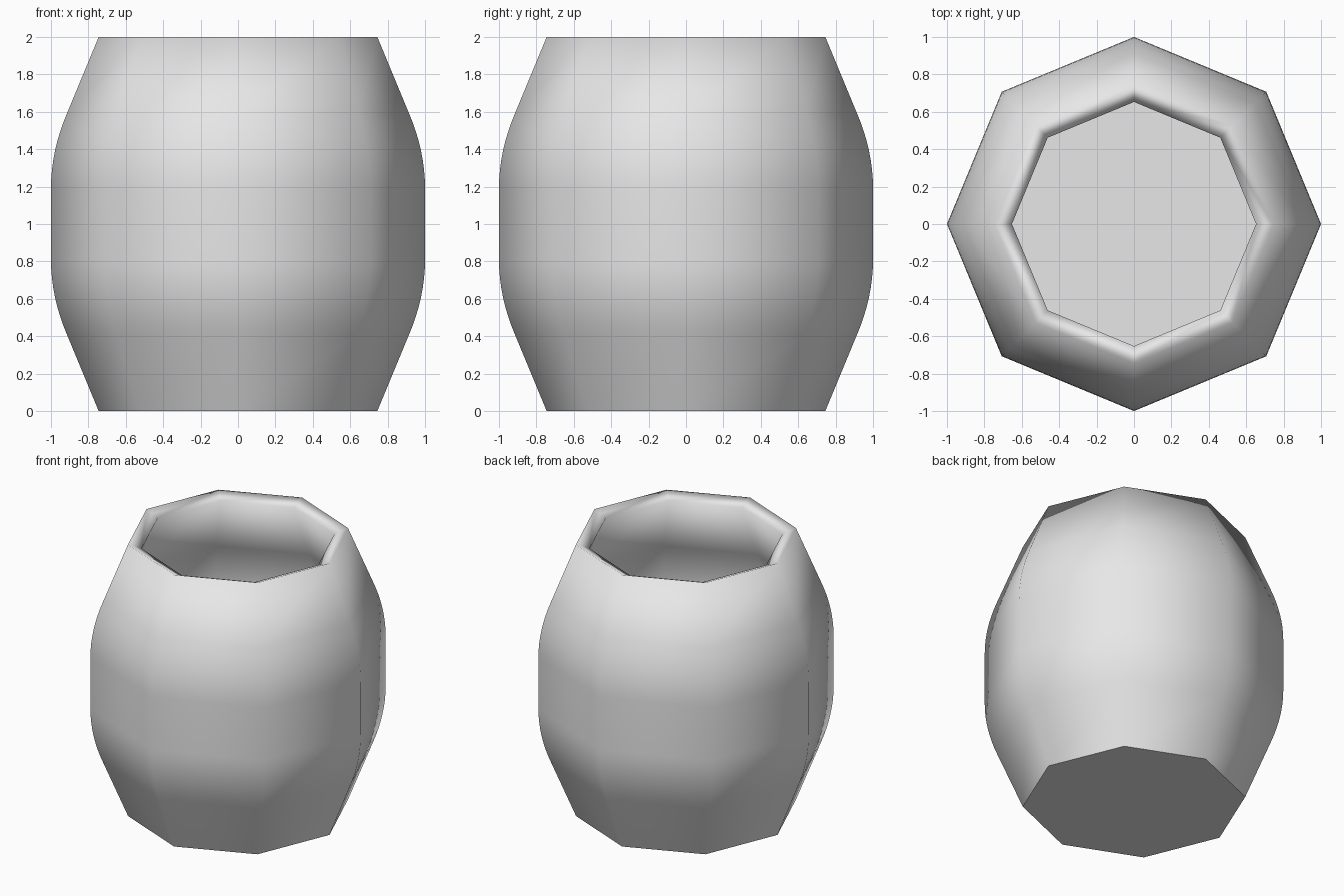
import bpy
import bmesh
from math import cos, sin, tau
from mathutils import Vector

SIDES = 8
WALL = 0.1
BEND_STEPS = 8

cube = bpy.data.objects.get("Cube")
if cube:
    bpy.data.objects.remove(cube)

# Light grey clay
clay = bpy.data.materials.new("light_grey")
clay.use_nodes = True
grey = (0.8, 0.8, 0.8, 1)
clay.diffuse_color = grey
clay.node_tree.nodes["Principled BSDF"].inputs["Base Color"].default_value = grey


def bend(a, b, c):
    """Rounded corner from a to c around b."""
    a, b, c = Vector(a), Vector(b), Vector(c)
    steps = [i / BEND_STEPS for i in range(BEND_STEPS + 1)]
    return [a * (1 - t) ** 2 + b * 2 * t * (1 - t) + c * t * t for t in steps]


def inset(points, distance):
    """Offset the (radius, height) profile towards the inside."""
    result = []
    for i, p in enumerate(points):
        along = points[min(i + 1, len(points) - 1)] - points[max(i - 1, 0)]
        normal = Vector((along.y, -along.x)).normalized()
        result.append(p - normal * distance)
    return result


# Barrel profile: straight ends, rounded shoulders, upright middle
lower = [Vector((0.745, 0))] + bend((0.915, 0.41), (1, 0.61), (1, 0.81))
outer = lower + [Vector((p.x, 2 - p.y)) for p in reversed(lower)]

# Inner wall stops at the floor
inner = inset(outer, WALL)
inner[0] = Vector((0.7, WALL))
profile = outer + inner[::-1]

# Spin the profile into an eight-sided vessel
bm = bmesh.new()
rings = []
for p in profile:
    rings.append([bm.verts.new((p.x * cos(tau * i / SIDES),
                                p.x * sin(tau * i / SIDES), p.y))
                  for i in range(SIDES)])
for a, b in zip(rings, rings[1:]):
    for i in range(SIDES):
        j = (i + 1) % SIDES
        bm.faces.new((a[i], a[j], b[j], b[i])).smooth = True

# Flat base and floor with crisp edges
base = bm.faces.new(rings[0][::-1])
floor = bm.faces.new(rings[-1])
for cap in (base, floor):
    for edge in cap.edges:
        edge.smooth = False

mesh = bpy.data.meshes.new("barrel_vessel")
bm.to_mesh(mesh)
bm.free()
mesh.materials.append(clay)
vessel = bpy.data.objects.new("barrel_vessel", mesh)
bpy.context.collection.objects.link(vessel)
